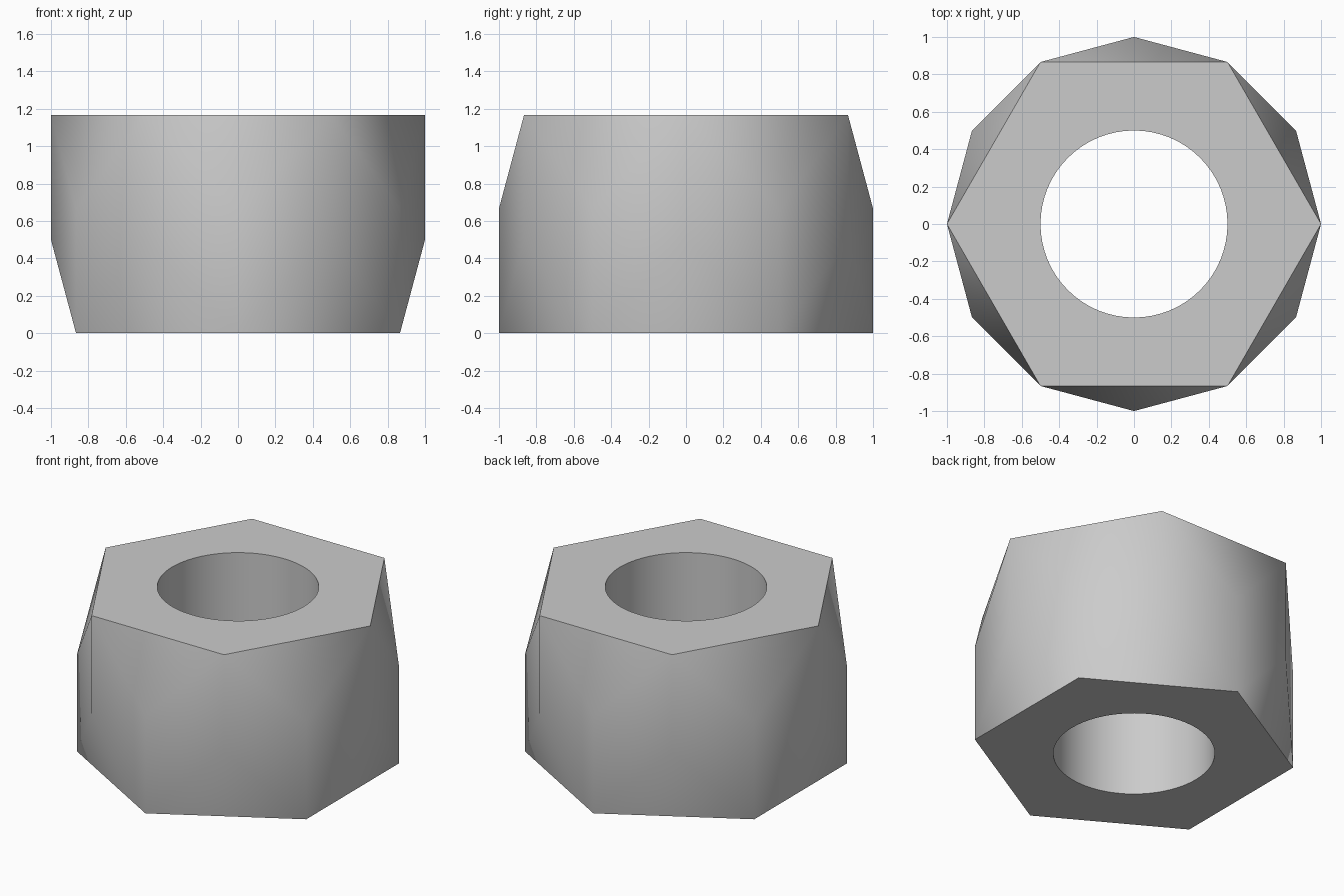
import bpy
import bmesh
from math import cos, sin, radians, tau

cube = bpy.data.objects.get("Cube")
if cube:
    bpy.data.objects.remove(cube, do_unlink=True)

HEIGHT = 1.166
FACET = 0.5          # height of each slanted triangle
HOLE = 0.5           # hole radius
SEGMENTS = 64

grey = bpy.data.materials.new("plain grey")
grey.use_nodes = True
colour = (0.6, 0.6, 0.6, 1)
grey.diffuse_color = colour
grey.node_tree.nodes["Principled BSDF"].inputs["Base Color"].default_value = colour

bm = bmesh.new()


def ring(radius, z, count, start=0):
    points = [radians(start) + tau * i / count for i in range(count)]
    return [bm.verts.new((radius * cos(a), radius * sin(a), z)) for a in points]


# Two hexagons turned against each other, with a notch corner on each side
top = ring(1, HEIGHT, 6)
top_foot = ring(1, FACET, 6)
base = ring(1, 0, 6, 30)
base_head = ring(1, HEIGHT - FACET, 6, 30)

# Outer wall: upright panels between slanted triangles
for i in range(6):
    j = (i + 1) % 6
    bm.faces.new((top_foot[i], base[i], base_head[i], top[i]))
    bm.faces.new((base[i], top_foot[j], top[j], base_head[i]))
    bm.faces.new((top[i], base_head[i], top[j]))
    bm.faces.new((base[i], base[j], top_foot[j]))

# Round hole through the middle
hole_top = ring(HOLE, HEIGHT, SEGMENTS)
hole_base = ring(HOLE, 0, SEGMENTS)
for i in range(SEGMENTS):
    j = (i + 1) % SEGMENTS
    bm.faces.new((hole_top[i], hole_top[j], hole_base[j], hole_base[i]))

# Flat top and bottom, filled between hexagon and hole
for outer, inner in ((top, hole_top), (base, hole_base)):
    edges = []
    for loop in (outer, inner):
        for a, b in zip(loop, loop[1:] + loop[:1]):
            edges.append(bm.edges.get((a, b)) or bm.edges.new((a, b)))
    bmesh.ops.triangle_fill(bm, edges=edges, use_beauty=True)

bmesh.ops.recalc_face_normals(bm, faces=bm.faces)
mesh = bpy.data.meshes.new("faceted_ring")
bm.to_mesh(mesh)
bm.free()
mesh.materials.append(grey)

body = bpy.data.objects.new("faceted_ring", mesh)
bpy.context.collection.objects.link(body)
bpy.ops.object.select_all(action='DESELECT')
body.select_set(True)
bpy.context.view_layer.objects.active = body
bpy.ops.object.shade_smooth_by_angle(angle=radians(35))
